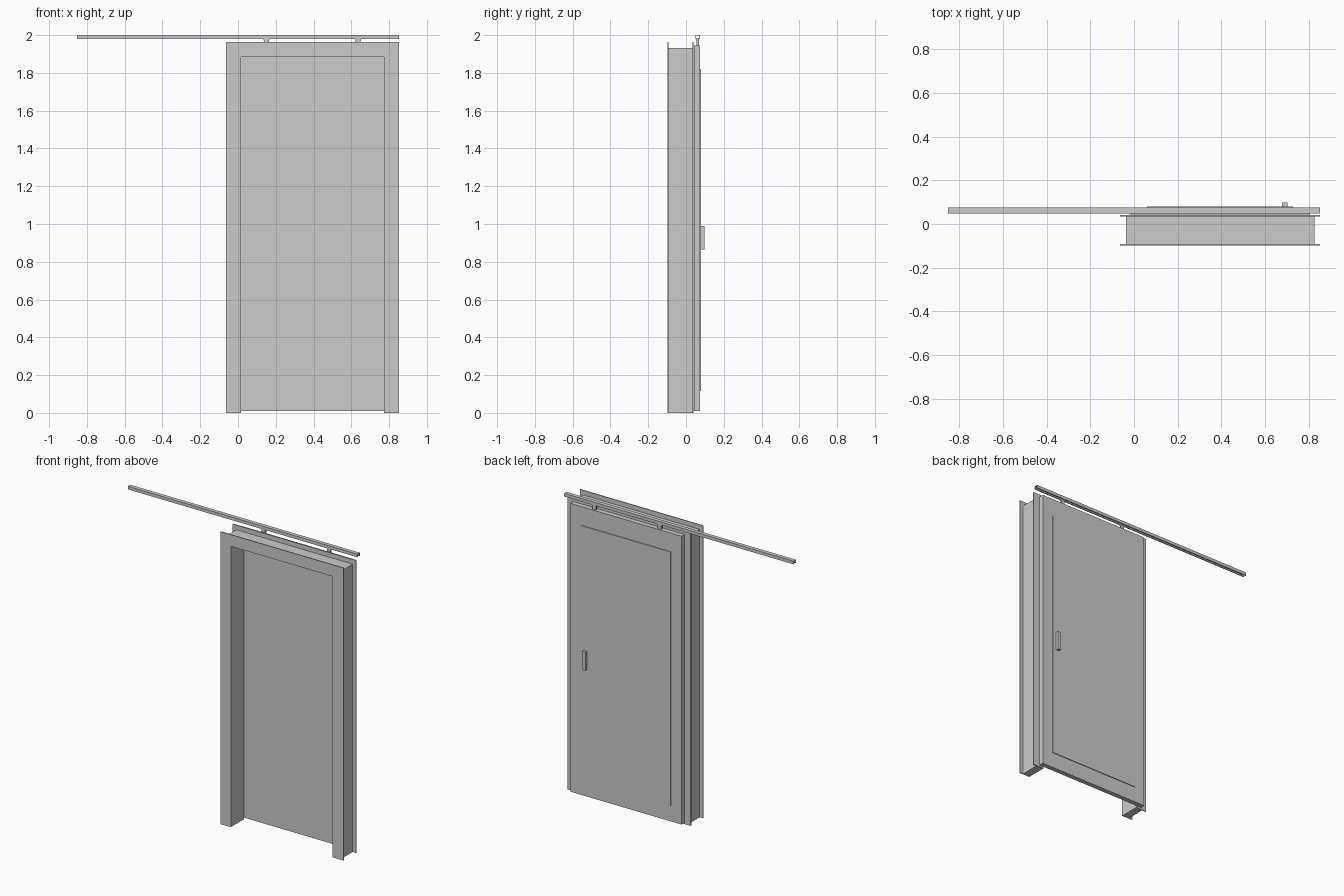
import bpy, bmesh

if "Cube" in bpy.data.objects:
    bpy.data.objects.remove(bpy.data.objects["Cube"])


def box(name, x, y, z):
    """Axis-aligned box from (min, max) ranges."""
    bm = bmesh.new()
    bmesh.ops.create_cube(bm, size=1)
    for v in bm.verts:
        v.co = [r[0] + (c + 0.5) * (r[1] - r[0]) for r, c in zip((x, y, z), v.co)]
    return finish(name, bm)


def finish(name, bm):
    bmesh.ops.recalc_face_normals(bm, faces=bm.faces)
    me = bpy.data.meshes.new(name)
    bm.to_mesh(me)
    bm.free()
    ob = bpy.data.objects.new(name, me)
    bpy.context.collection.objects.link(ob)
    return ob


def extrude(name, points, offset):
    """Closed 3D outline swept along an offset."""
    bm = bmesh.new()
    face = bm.faces.new([bm.verts.new(p) for p in points])
    res = bmesh.ops.extrude_face_region(bm, geom=[face], use_keep_orig=True)
    bmesh.ops.translate(bm, vec=offset,
                        verts=[g for g in res["geom"] if isinstance(g, bmesh.types.BMVert)])
    return finish(name, bm)


IN_L, IN_R, IN_TOP = 0.015, 0.772, 1.885


def portal(name, left, right, top, y0, y1):
    """Upside-down U surrounding the doorway."""
    pts = [(left, 0), (left, top), (right, top), (right, 0),
           (IN_R, 0), (IN_R, IN_TOP), (IN_L, IN_TOP), (IN_L, 0)]
    return extrude(name, [(x, y0, z) for x, z in pts], (0, y1 - y0, 0))


# Door frame: jamb lining between two casings
portal("jamb", -0.037, 0.827, 1.932, -0.092, 0.034)
portal("front_casing", -0.063, 0.852, 1.963, -0.098, -0.092)
portal("back_casing", -0.063, 0.852, 1.963, 0.034, 0.041)

# Sliding door leaf with shallow raised panel and pull handle
box("door_leaf", (-0.02, 0.806), (0.043, 0.075), (0.01, 1.945))
box("door_panel", (0.06, 0.727), (0.074, 0.080), (0.115, 1.82))
box("handle", (0.678, 0.702), (0.079, 0.098), (0.865, 0.99))

# Overhead rail: channel with a slot underneath
yc, hw, t, slot = 0.062, 0.013, 0.003, 0.006
half = [(slot, 1.979), (hw, 1.979), (hw, 2.0)]
inner = [(hw - t, 1.997), (hw - t, 1.982), (slot, 1.982)]
profile = (half + [(-y, z) for y, z in reversed(half)]
           + [(-y, z) for y, z in reversed(inner)] + inner)
extrude("rail", [(-0.852, yc + y, z) for y, z in profile], (1.704, 0, 0))

# Hangers carrying the door
for side, x in (("left", 0.15), ("right", 0.635)):
    box(f"hanger_{side}", (x - 0.013, x + 0.013), (yc - 0.006, yc + 0.006), (1.94, 1.985))
    box(f"hanger_plate_{side}", (x - 0.016, x + 0.016), (yc - 0.008, yc + 0.008), (1.972, 1.979))
